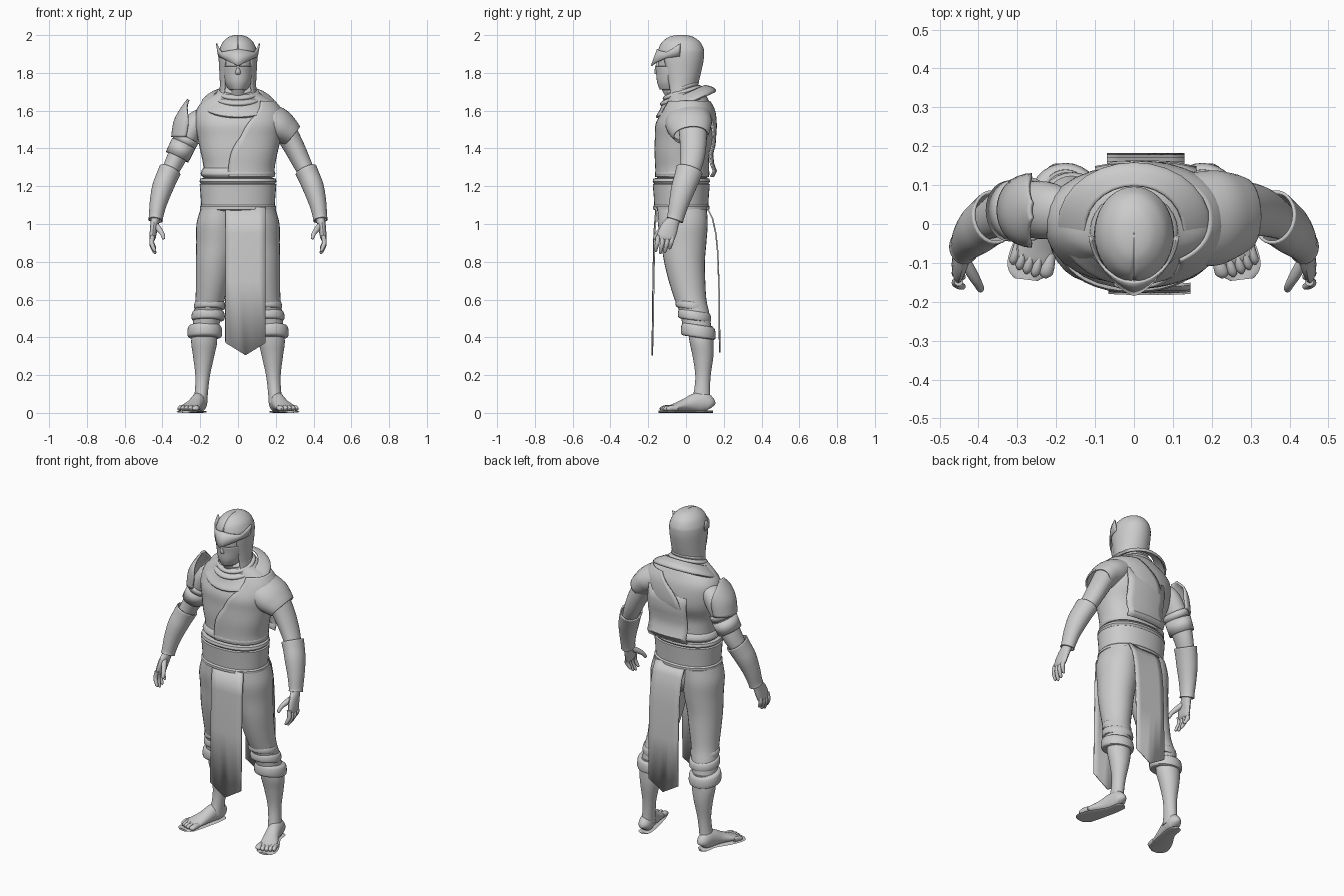
import bpy, bmesh, math
from mathutils import Vector


def finish(name, bm, solid=0, mirror=False):
    bmesh.ops.recalc_face_normals(bm, faces=bm.faces)
    me = bpy.data.meshes.new(name)
    bm.to_mesh(me)
    bm.free()
    ob = bpy.data.objects.new(name, me)
    bpy.context.collection.objects.link(ob)
    bpy.ops.object.select_all(action='DESELECT')
    ob.select_set(True)
    bpy.context.view_layer.objects.active = ob
    bpy.ops.object.shade_smooth_by_angle(angle=math.radians(40))
    if solid:
        m = ob.modifiers.new('thickness', 'SOLIDIFY')
        m.thickness, m.offset = solid, 0
    if mirror:
        ob.modifiers.new('mirror', 'MIRROR')
    return ob


def spline(pts, steps):
    """Catmull-Rom through tuples of any length."""
    out = []
    for i in range(len(pts) - 1):
        a, b, c, d = pts[max(i - 1, 0)], pts[i], pts[i + 1], pts[min(i + 2, len(pts) - 1)]
        for k in range(steps):
            t = k / steps
            out.append([q + .5 * t * (r - p + t * (2 * p - 5 * q + 4 * r - s + t * (3 * (q - r) + s - p)))
                        for p, q, r, s in zip(a, b, c, d)])
    return out + [list(pts[-1])]


def loft(name, pts, flat=True, n=28, steps=4, tilt=0, power=2, solid=0, cap=True, mirror=False):
    """Skin rings (x, y, z, ru, rv[, start, end angle]); flat = horizontal rings."""
    bm = bmesh.new()
    P = spline(pts, steps)
    arc = len(P[0]) > 5
    rings = []
    for i, p in enumerate(P):
        c, u, v = Vector(p[:3]), Vector((1, 0, 0)), Vector((0, 1, 0))
        if not flat:
            t = (Vector(P[min(i + 1, len(P) - 1)][:3]) - Vector(P[max(i - 1, 0)][:3])).normalized()
            u = (u - t * u.dot(t)).normalized()
            v = t.cross(u)
        a0, a1 = (math.radians(p[5]), math.radians(p[6])) if arc else (0, 2 * math.pi)
        ring = []
        for k in range(n + arc):
            a = a0 + (a1 - a0) * k / n
            ca, sa = math.cos(a), math.sin(a)
            co = c + u * p[3] * math.copysign(abs(ca) ** (2 / power), ca) \
                + v * p[4] * math.copysign(abs(sa) ** (2 / power), sa)
            co.z += tilt * (co.y - c.y)
            ring.append(bm.verts.new(co))
        rings.append(ring)
    for r, s in zip(rings, rings[1:]):
        for k in range(n):
            j = k + 1 if arc else (k + 1) % n
            bm.faces.new((r[k], r[j], s[j], s[k]))
    if cap and not arc and not solid:
        bm.faces.new(rings[0])
        bm.faces.new(rings[-1])
    return finish(name, bm, solid, mirror)


def panel(name, x0, x1, rows, tip=0, bow=0, solid=.008):
    """Hanging cloth strip with rows (z, y) and a pointed hem."""
    bm = bmesh.new()
    g = [[bm.verts.new((x0 + (x1 - x0) * k / 6, y + bow * (1 - abs(k / 3 - 1) ** 2),
                        z - (tip * (1 - abs(k / 3 - 1)) if i == len(rows) - 1 else 0)))
          for k in range(7)] for i, (z, y) in enumerate(rows)]
    for r, s in zip(g, g[1:]):
        for k in range(6):
            bm.faces.new((r[k], r[k + 1], s[k + 1], s[k]))
    return finish(name, bm, solid)


# torso and overlapping half tunic with its sleeve
torso = [(0, -.02, 1.2, .183, .13), (0, -.02, 1.3, .183, .13), (0, -.022, 1.38, .198, .132),
         (0, -.004, 1.46, .216, .148), (0, 0, 1.53, .228, .15), (0, .01, 1.6, .222, .132),
         (0, .01, 1.65, .185, .112), (0, 0, 1.69, .12, .1), (0, -.01, 1.72, .08, .08)]
loft('torso', torso, power=2.25)
seam = [(-103, 112), (-103, 112), (-98, 108), (-88, 105), (-80, 98), (-65, 85), (-55, 70)]
loft('tunic', [(x, y, max(z, 1.25), a + .008, b + .009, *s) for (x, y, z, a, b), s in zip(torso, seam)],
     power=2.25, solid=.008)
loft('tunic_sleeve', [(.1, .01, 1.585, .075, .11), (.2, .015, 1.535, .083, .12),
                      (.255, .022, 1.495, .072, .105), (.285, .025, 1.47, .06, .09)],
     flat=False, solid=.008)
panel('tunic_back_drape', -.1, .16, [(1.56, .13), (1.48, .142), (1.42, .138), (1.37, .125), (1.32, .13),
                                     (1.28, .145), (1.25, .13)], bow=.015)
loft('tunic_hem_fold', [(0, -.02, 1.245, .18, .13), (0, -.02, 1.262, .197, .145),
                        (0, -.02, 1.285, .192, .14), (0, -.02, 1.3, .18, .128)], power=2.2)

# belt with rolled rims
loft('belt', [(0, -.025, z, r, r - .052) for z, r in
              [(1.07, .185), (1.078, .202), (1.092, .202), (1.1, .195), (1.15, .198), (1.21, .203),
               (1.215, .196), (1.225, .204), (1.24, .2), (1.245, .18)]], steps=1, power=2.2, n=40)

# hanging cloth panels
panel('front_panel', -.065, .145, [(1.09, -.155), (.95, -.166), (.7, -.171), (.37, -.176)], tip=.065, bow=-.003)
panel('back_panel', -.07, .13, [(1.09, .11), (1.03, .14), (.95, .158), (.85, .168), (.65, .175), (.38, .178)], tip=.06)

# trousers, rolled cuffs, shins
loft('hips', [(0, -.02, 1.1, .195, .13), (0, -.015, 1.0, .2, .125), (0, -.01, .94, .14, .1), (0, 0, .9, .05, .05)])
loft('trouser_leg', [(.1, -.02, 1.08, .098, .13), (.108, -.017, 1.0, .112, .132), (.113, -.012, .9, .108, .12),
                     (.125, -.008, .8, .098, .108), (.135, .005, .7, .088, .097), (.148, .024, .6, .077, .084),
                     (.16, .045, .53, .074, .078), (.17, .058, .46, .07, .075)], mirror=True)
for i, (x, y, z, r, h) in enumerate([(.15, .028, .57, .083, .022), (.158, .045, .515, .088, .026),
                                     (.176, .065, .432, .092, .034)]):
    loft('cuff_fold_%d' % i, [(x, y, z - h, r - .02, r - .02), (x, y, z - h * .85, r - .003, r - .003),
                              (x, y, z, r, r), (x, y, z + h * .8, r - .006, r - .006),
                              (x, y, z + h, r - .02, r - .02)], tilt=-.15, mirror=True, steps=3)
loft('shin', [(.176, .075, .46, .06, .065), (.179, .082, .38, .069, .064), (.182, .09, .3, .056, .055),
              (.187, .09, .2, .039, .041), (.193, .085, .12, .035, .042), (.2, .078, .05, .037, .052)], mirror=True)

# feet with toes on a thin sole
loft('foot', [(.196, .138, .032, .012, .018), (.198, .128, .042, .032, .038), (.203, .095, .055, .039, .053),
              (.213, .05, .054, .04, .05), (.228, 0, .042, .043, .036), (.25, -.055, .03, .052, .022),
              (.264, -.09, .024, .054, .015), (.268, -.1, .022, .04, .008)], flat=False, mirror=True)
loft('sole', [(.196, .141, .006, .012, .006), (.2, .12, .006, .036, .006), (.21, .05, .006, .039, .006),
              (.25, -.05, .006, .056, .006), (.272, -.115, .006, .056, .006), (.277, -.143, .006, .03, .006)],
     flat=False, n=12, mirror=True)
for i, (x, y, r) in enumerate([(.227, -.133, .017), (.254, -.13, .012), (.275, -.122, .012),
                               (.294, -.112, .011), (.31, -.098, .011)]):
    loft('toe_%d' % i, [(x - .012, y + .055, .026, r * .8, .014), (x - .006, y + .025, .026, r, .015),
                        (x, y + .005, .022, r, .012), (x + .002, y - .006, .02, r * .3, .004)],
         flat=False, n=12, mirror=True)

# arms, bracers, hands
loft('upper_arm', [(.17, .03, 1.58, .04, .055), (.225, .035, 1.53, .062, .074), (.29, .038, 1.42, .056, .07),
                   (.335, .03, 1.33, .05, .062), (.375, .01, 1.25, .042, .05)], flat=False, mirror=True)
loft('bracer', [(.36, .018, 1.285, .056, .068), (.378, .005, 1.245, .054, .064), (.4, -.014, 1.19, .052, .06),
                (.422, -.037, 1.11, .042, .049), (.434, -.054, 1.04, .034, .041), (.437, -.06, 1.02, .035, .042)],
     flat=False, solid=.008, mirror=True)
loft('palm', [(.432, -.05, 1.06, .026, .034), (.438, -.066, 1.02, .024, .034), (.446, -.09, .975, .02, .047),
              (.452, -.107, .93, .017, .047), (.453, -.11, .915, .01, .036)], flat=False, n=16, mirror=True)
for i, (y, l) in enumerate([(-.148, .06), (-.123, .07), (-.098, .064), (-.073, .048)]):
    loft('finger_%d' % i, [(.451, y, .94, .012, .012), (.457, y - .003, .93 - l * .45, .0125, .0125),
                           (.45, y - .009, .93 - l * .85, .011, .011), (.44, y - .013, .926 - l * 1.12, .008, .008),
                           (.437, y - .014, .922 - l * 1.16, .002, .002)], flat=False, n=10, mirror=True)
loft('thumb', [(.44, -.085, 1.0, .015, .016), (.418, -.125, .972, .015, .016), (.402, -.152, .95, .012, .012),
               (.394, -.168, .925, .009, .009), (.392, -.171, .92, .002, .002)], flat=False, n=10, mirror=True)

# shoulder plate and arm bands on one side
loft('shoulder_plate', [(-.28, .035, 1.46, .068, .085, 85, 275), (-.262, .035, 1.54, .074, .09, 90, 270),
                        (-.248, .035, 1.6, .058, .08, 110, 250), (-.235, .035, 1.658, .03, .04, 150, 210)],
     solid=.012, n=16)
for i, (a, b) in enumerate([((-.268, .038, 1.46), (-.287, .038, 1.425)), ((-.288, .038, 1.425), (-.322, .033, 1.355))]):
    loft('arm_band_%d' % i, [(*a, .063, .077), (*b, .061, .073)], flat=False, solid=.01, steps=1)

# cowl drape and neck folds
loft('cowl', [(0, 0, 1.632, .186, .15), (0, 0, 1.64, .19, .153), (0, 0, 1.662, .165, .135),
              (0, -.012, 1.682, .125, .11)], tilt=.45, solid=.01)
for i, (z, r) in enumerate([(1.668, .128), (1.693, .113), (1.718, .098)]):
    loft('neck_fold_%d' % i, [(0, -.02, z - .018, r - .015, r - .025), (0, -.02, z, r, r - .01),
                              (0, -.02, z + .012, r - .006, r - .016), (0, -.02, z + .018, r - .025, r - .035)],
         tilt=.3)

# face, mask and hood
loft('face', [(0, -.05, 1.66, .05, .05), (0, -.06, 1.715, .045, .07), (0, -.05, 1.75, .066, .092),
              (0, -.04, 1.82, .08, .108), (0, -.035, 1.9, .082, .108), (0, -.03, 1.94, .06, .08)])
loft('mask', [(0, -.062, 1.712, .046, .074, 180, 360), (0, -.054, 1.75, .068, .096, 180, 360),
              (0, -.045, 1.8, .08, .11, 180, 360), (0, -.045, 1.835, .082, .116, 180, 360)], solid=.006)
loft('nose', [(0, -.14, 1.79, .018, .016), (0, -.148, 1.805, .016, .02), (0, -.142, 1.85, .009, .016),
              (0, -.138, 1.89, .009, .01)], n=12)
loft('hood', [(0, -.028, 1.66, .1, .082, -38, 218), (0, -.028, 1.72, .093, .085, -42, 222),
              (0, -.026, 1.79, .095, .1, -46, 226), (0, -.026, 1.86, .099, .115, -48, 228),
              (0, -.026, 1.9, .099, .119, -60, 240), (0, -.026, 1.925, .095, .117, -89.9, 269.9),
              (0, -.026, 1.96, .079, .1, -90, 270), (0, -.026, 1.985, .052, .068, -90, 270),
              (0, -.026, 1.995, .027, .037, -90, 270), (0, -.026, 1.998, .001, .001, -90, 270)], n=36, solid=.006)

# winged visor: band with a central peak and raised tips
bm = bmesh.new()
cols = []
for k in range(25):
    t = k / 12 - 1
    f = abs(t)
    a = math.radians(-90 + 88 * t)
    top = 1.925 - .025 * f + .055 * max(0, f - .6) / .4
    low = 1.838 + .042 * min(1, f * 1.6) + .03 * max(0, f - .7)
    peak = .022 * max(0, 1 - f * 2.5)
    cols.append([bm.verts.new((math.cos(a) * (.102 + w * .011 * f), -.026 + math.sin(a) * (.124 + (1 - w) * (.01 + peak)),
                               low + (top - low) * w)) for w in (0, .5, 1)])
for c, d in zip(cols, cols[1:]):
    for j in range(2):
        bm.faces.new((c[j], d[j], d[j + 1], c[j + 1]))
finish('visor', bm, .008)
